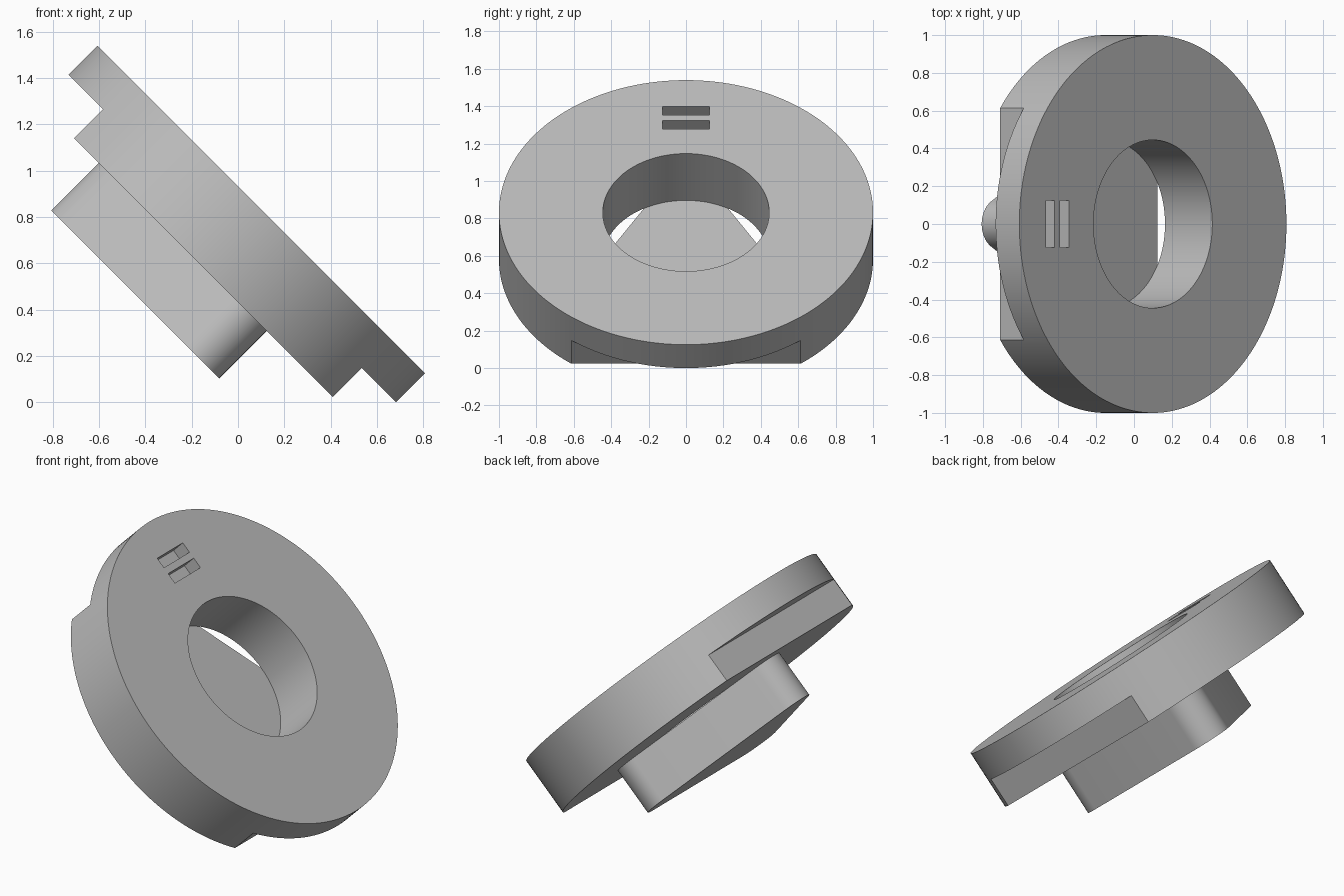
import bpy
import bmesh
from math import radians, cos, sin, pi
from mathutils import Matrix

cube = bpy.data.objects.get("Cube")
if cube:
    bpy.data.objects.remove(cube, do_unlink=True)

# Single plain grey
GREY = (0.5, 0.5, 0.5, 1.0)
grey = bpy.data.materials.new("plain_grey")
grey.use_nodes = True
grey.diffuse_color = GREY
grey.node_tree.nodes["Principled BSDF"].inputs["Base Color"].default_value = GREY

RADIUS, HOLE, RIM, THICK = 1.0, 0.445, 0.177, 0.354
FLAT = 0.79                      # half distance between the flats on the lower half
TILT = Matrix.Translation((0.10, 0, 0.832)) @ Matrix.Rotation(radians(45), 4, "Y")


def prism(name, outline, bottom, top):
    """Extrude a closed counter-clockwise outline between two heights."""
    bm = bmesh.new()
    face = bm.faces.new([bm.verts.new((x, y, bottom)) for x, y in outline])
    new = bmesh.ops.extrude_face_region(bm, geom=[face])["geom"]
    verts = [v for v in new if isinstance(v, bmesh.types.BMVert)]
    bmesh.ops.translate(bm, verts=verts, vec=(0, 0, top - bottom))
    bmesh.ops.recalc_face_normals(bm, faces=bm.faces)
    mesh = bpy.data.meshes.new(name)
    bm.to_mesh(mesh)
    bm.free()
    mesh.materials.append(grey)
    obj = bpy.data.objects.new(name, mesh)
    bpy.context.collection.objects.link(obj)
    return obj


def arc(cx, cy, r, start, end, steps):
    angles = [start + (end - start) * i / steps for i in range(steps + 1)]
    return [(cx + r * cos(a), cy + r * sin(a)) for a in angles]


def circle(r, steps):
    return arc(0, 0, r, 0, 2 * pi, steps)[:-1]


def rect(x0, x1, half_y):
    return [(x0, -half_y), (x1, -half_y), (x1, half_y), (x0, half_y)]


def cut(target, cutter):
    mod = target.modifiers.new("cut", "BOOLEAN")
    mod.operation, mod.solver, mod.object = "DIFFERENCE", "EXACT", cutter
    bpy.context.view_layer.objects.active = target
    bpy.ops.object.modifier_apply(modifier=mod.name)
    bpy.data.objects.remove(cutter, do_unlink=True)


# Ring plate with a central bore
plate = prism("ring_plate", circle(RADIUS, 160), -THICK, 0)
cut(plate, prism("bore_cutter", circle(HOLE, 96), -1, 1))

# Flats cut across both ends of the lower half
for x0, x1 in ((-2, -FLAT), (FLAT, 2)):
    cut(plate, prism("flat_cutter", rect(x0, x1, 2), -1, -RIM))

# Two parallel slots near the upper edge
for x0 in (-0.80, -0.694):
    cut(plate, prism("slot_cutter", rect(x0, x0 + 0.065, 0.125), -0.09, 0.5))

# Rounded triangular boss under the plate
corner, round_r = 0.502, 0.136
outline = []
for k in range(3):
    a = pi + k * 2 * pi / 3
    outline += arc(corner * cos(a), corner * sin(a), round_r, a - pi / 3, a + pi / 3, 16)
boss = prism("triangular_boss", outline, -THICK - 0.29, -THICK)

# Tilt the parts and smooth the round walls
for obj in (plate, boss):
    obj.matrix_world = TILT
    bpy.ops.object.select_all(action="DESELECT")
    obj.select_set(True)
    bpy.context.view_layer.objects.active = obj
    bpy.ops.object.shade_smooth_by_angle(angle=radians(30))
